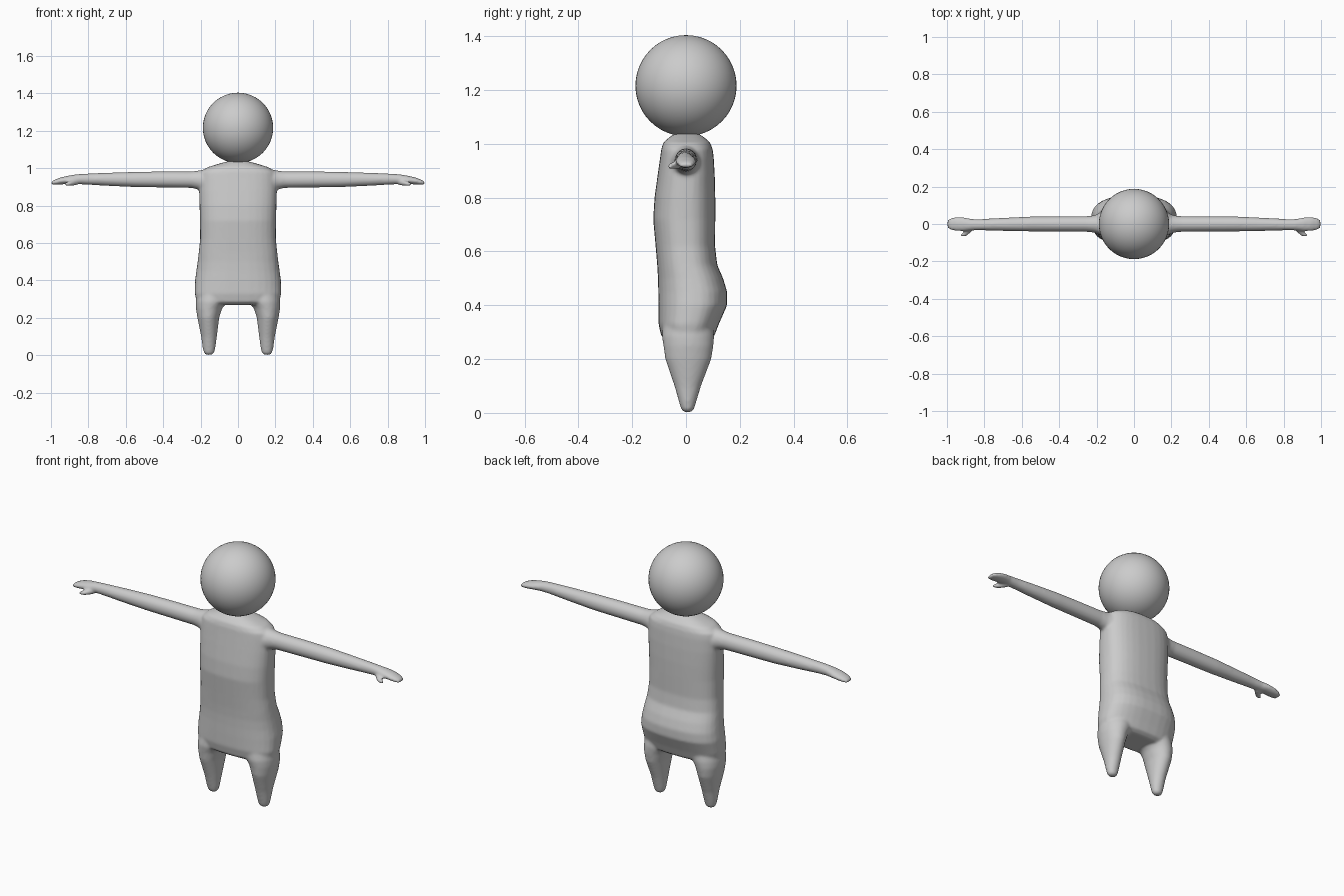
import bpy, bmesh, math
from mathutils import Vector

grey = bpy.data.materials.new("plain grey")
grey.diffuse_color = (0.6, 0.6, 0.6, 1)


def ring(center, u, v, a, b, power, n=32):
    """Superellipse cross-section spanned by the axes u and v."""
    pts = []
    for i in range(n):
        t = 2 * math.pi * i / n
        c, s = math.cos(t), math.sin(t)
        pts.append(Vector(center)
                   + Vector(u) * (a * math.copysign(abs(c) ** (2 / power), c))
                   + Vector(v) * (b * math.copysign(abs(s) ** (2 / power), s)))
    return pts


def loft(bm, rings):
    """Closed skin through a list of rings."""
    rows = [[bm.verts.new(p) for p in r] for r in rings]
    n = len(rows[0])
    faces = [bm.faces.new(rows[0]), bm.faces.new(rows[-1])]
    for r, q in zip(rows, rows[1:]):
        for i in range(n):
            j = (i + 1) % n
            faces.append(bm.faces.new((r[i], r[j], q[j], q[i])))
    bmesh.ops.recalc_face_normals(bm, faces=faces)


X, Y, Z = (1, 0, 0), (0, 1, 0), (0, 0, 1)
bm = bmesh.new()

# Torso: height, half width, front y, back y
torso = [(0.27, 0.19, -0.07, 0.08), (0.285, 0.222, -0.092, 0.105),
         (0.33, 0.231, -0.102, 0.122), (0.40, 0.23, -0.103, 0.153),
         (0.45, 0.223, -0.103, 0.153), (0.50, 0.216, -0.104, 0.138),
         (0.55, 0.21, -0.107, 0.116), (0.62, 0.203, -0.113, 0.108),
         (0.72, 0.203, -0.122, 0.109), (0.80, 0.206, -0.117, 0.109),
         (0.88, 0.208, -0.106, 0.107), (0.95, 0.206, -0.096, 0.103),
         (0.98, 0.20, -0.092, 0.099), (1.005, 0.165, -0.084, 0.09),
         (1.022, 0.11, -0.065, 0.07), (1.036, 0.06, -0.045, 0.05)]
loft(bm, [ring((0, (f + b) / 2, z), X, Y, w, (b - f) / 2, 2.5) for z, w, f, b in torso])

# Legs: height, centre x, half width, front y, back y
leg = [(0.002, 0.155, 0.014, -0.006, 0.018), (0.012, 0.155, 0.027, -0.018, 0.03),
       (0.04, 0.155, 0.034, -0.026, 0.038), (0.10, 0.155, 0.042, -0.043, 0.056),
       (0.20, 0.159, 0.058, -0.077, 0.094), (0.25, 0.155, 0.07, -0.084, 0.102),
       (0.285, 0.143, 0.083, -0.09, 0.105), (0.33, 0.13, 0.09, -0.085, 0.10)]
# Arms: x, centre y, centre z, half depth, half height
arm = [(0.12, 0, 0.93, 0.055, 0.06), (0.19, 0, 0.932, 0.055, 0.06),
       (0.215, 0, 0.937, 0.046, 0.05), (0.25, 0, 0.939, 0.042, 0.044),
       (0.40, 0, 0.94, 0.041, 0.043), (0.55, 0, 0.94, 0.04, 0.041),
       (0.70, -0.002, 0.941, 0.035, 0.035), (0.82, -0.004, 0.942, 0.03, 0.029),
       (0.87, -0.004, 0.941, 0.031, 0.026), (0.91, -0.001, 0.938, 0.037, 0.022),
       (0.95, 0, 0.932, 0.037, 0.019), (0.98, 0, 0.925, 0.032, 0.014),
       (0.998, 0, 0.92, 0.022, 0.008)]
# Thumbs: x, y, z, radius
thumb = [(0.865, -0.012, 0.926, 0.017), (0.885, -0.037, 0.921, 0.015),
         (0.902, -0.053, 0.918, 0.013), (0.918, -0.06, 0.916, 0.011),
         (0.927, -0.061, 0.915, 0.006)]
for s in (-1, 1):
    loft(bm, [ring((s * x, (f + b) / 2, z), X, Y, w, (b - f) / 2, 2)
              for z, x, w, f, b in leg])
    loft(bm, [ring((s * x, y, z), Y, Z, d, h, 2) for x, y, z, d, h in arm])
    loft(bm, [ring((s * x, y, z), (s * 0.6, 0.8, 0), Z, r, r, 2, 12)
              for x, y, z, r in thumb])

me = bpy.data.meshes.new("body")
bm.to_mesh(me)
bm.free()
me.materials.append(grey)
body = bpy.data.objects.new("body", me)
bpy.context.collection.objects.link(body)

# Fuse the limbs into one soft skin
remesh = body.modifiers.new("fuse", 'REMESH')
remesh.mode = 'VOXEL'
remesh.voxel_size = 0.007
remesh.use_smooth_shade = True
soften = body.modifiers.new("soften", 'SMOOTH')
soften.factor = 0.5
soften.iterations = 8

# Head
bpy.ops.mesh.primitive_uv_sphere_add(segments=48, ring_count=24, radius=0.188,
                                     location=(0, 0, 1.216))
head = bpy.context.object
head.name = "head"
head.data.materials.append(grey)
bpy.ops.object.shade_smooth()
